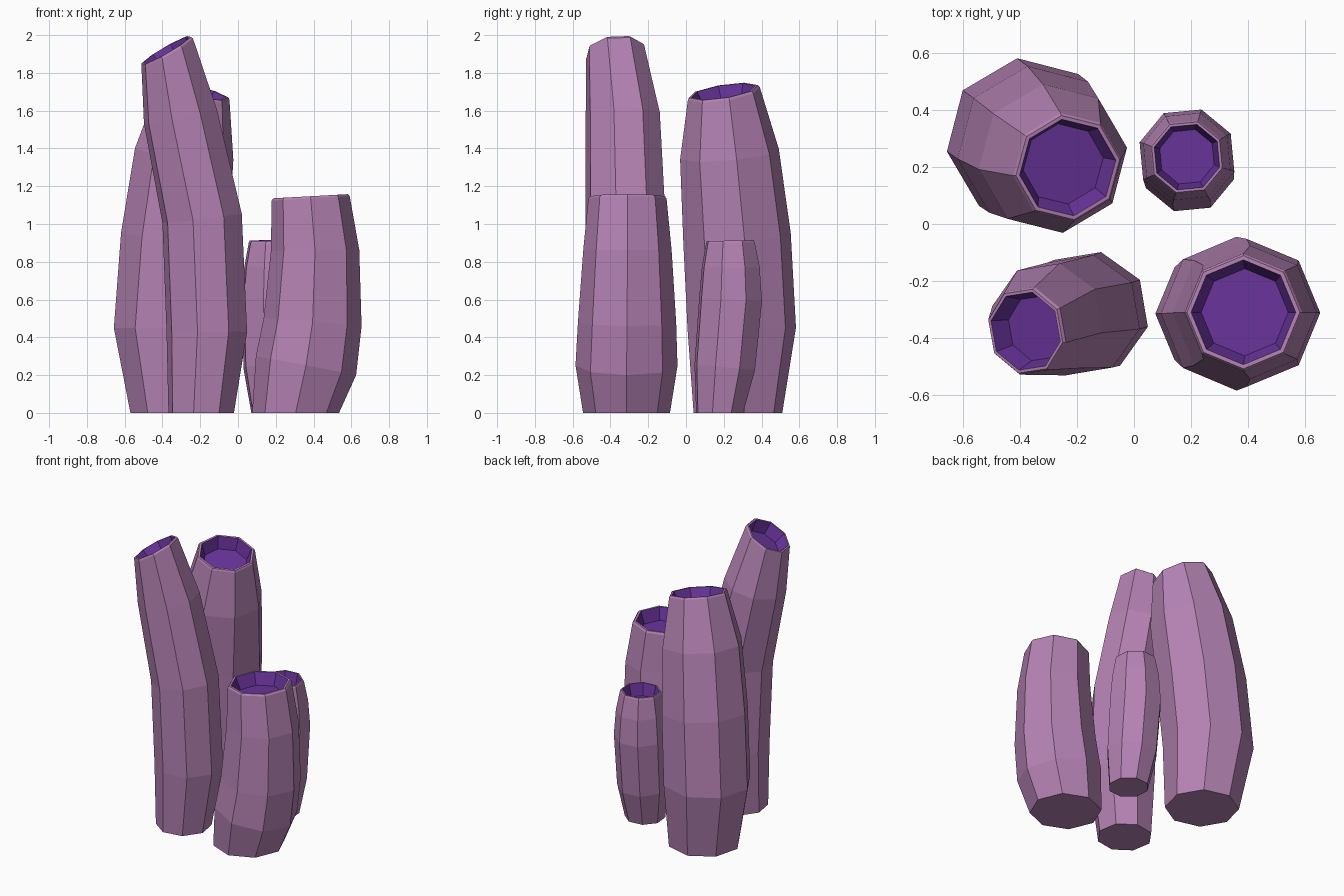
import bpy, bmesh, math
from mathutils import Vector

if "Cube" in bpy.data.objects:
    bpy.data.objects.remove(bpy.data.objects["Cube"])

SIDES = 8


def material(name, rgb):
    m = bpy.data.materials.new(name)
    m.diffuse_color = (*rgb, 1)
    m.use_nodes = True
    m.node_tree.nodes["Principled BSDF"].inputs["Base Color"].default_value = m.diffuse_color
    return m


mauve = material("mauve", (0.46, 0.225, 0.455))
purple = material("deep purple", (0.14, 0.034, 0.33))


def tube(name, phase, rings, top_normal):
    """rings: (x, y, z, radius) along a bent centre line, rings square to it."""
    bm = bmesh.new()
    pts = [Vector(r[:3]) for r in rings]
    top_n = Vector(top_normal).normalized()

    def ring(c, n, r):
        q = Vector((0, 0, 1)).rotation_difference(n)
        out = []
        for i in range(SIDES):
            a = math.radians(phase) + math.tau * i / SIDES
            out.append(bm.verts.new(c + q @ Vector((r * math.cos(a), r * math.sin(a), 0))))
        return out

    loops = []
    for i, (p, r) in enumerate(zip(pts, rings)):
        if i == 0:
            n = Vector((0, 0, 1))
        elif i == len(pts) - 1:
            n = top_n
        else:
            n = (pts[i + 1] - pts[i - 1]).normalized()
        loops.append(ring(p, n, r[3]))

    # rounded lip, then the hollow mouth
    c, r = pts[-1], rings[-1][3]
    loops.append(ring(c + top_n * 0.012, top_n, r * 0.96))
    loops.append(ring(c + top_n * 0.012, top_n, r * 0.89))
    mouth_start = len(loops) - 1
    loops.append(ring(c - top_n * 0.07, top_n, r * 0.74))

    bm.faces.new(loops[0][::-1])
    for k in range(len(loops) - 1):
        a, b = loops[k], loops[k + 1]
        for i in range(SIDES):
            j = (i + 1) % SIDES
            f = bm.faces.new((a[i], a[j], b[j], b[i]))
            f.material_index = 1 if k >= mouth_start else 0
    bm.faces.new(loops[-1]).material_index = 1

    me = bpy.data.meshes.new(name)
    bm.to_mesh(me)
    bm.free()
    me.materials.append(mauve)
    me.materials.append(purple)
    ob = bpy.data.objects.new(name, me)
    bpy.context.collection.objects.link(ob)


# wide tall tube at back left
tube("back_left_tube", 8, [
    (-0.335, 0.275, 0, 0.237), (-0.37, 0.295, 0.45, 0.29), (-0.335, 0.27, 0.93, 0.288),
    (-0.285, 0.23, 1.37, 0.265), (-0.235, 0.20, 1.69, 0.195)], (0.2, -0.16, 1))

# tallest tube at front left, leaning left
tube("front_left_tube", 32, [
    (-0.195, -0.325, 0, 0.178), (-0.165, -0.312, 0.43, 0.219), (-0.19, -0.32, 1.03, 0.217),
    (-0.305, -0.335, 1.57, 0.202), (-0.375, -0.375, 1.91, 0.16)], (-0.58, -0.14, 1))

# stout tube at front right
tube("front_right_tube", 0, [
    (0.305, -0.315, 0, 0.23), (0.36, -0.315, 0.25, 0.27), (0.395, -0.312, 0.48, 0.26),
    (0.408, -0.31, 0.86, 0.234), (0.385, -0.31, 1.135, 0.207)], (-0.055, 0, 1))

# small tube at back right
tube("back_right_tube", 28, [
    (0.195, 0.178, 0, 0.13), (0.19, 0.205, 0.24, 0.168), (0.186, 0.236, 0.60, 0.174),
    (0.186, 0.237, 0.77, 0.16), (0.186, 0.235, 0.90, 0.135)], (0, -0.02, 1))
